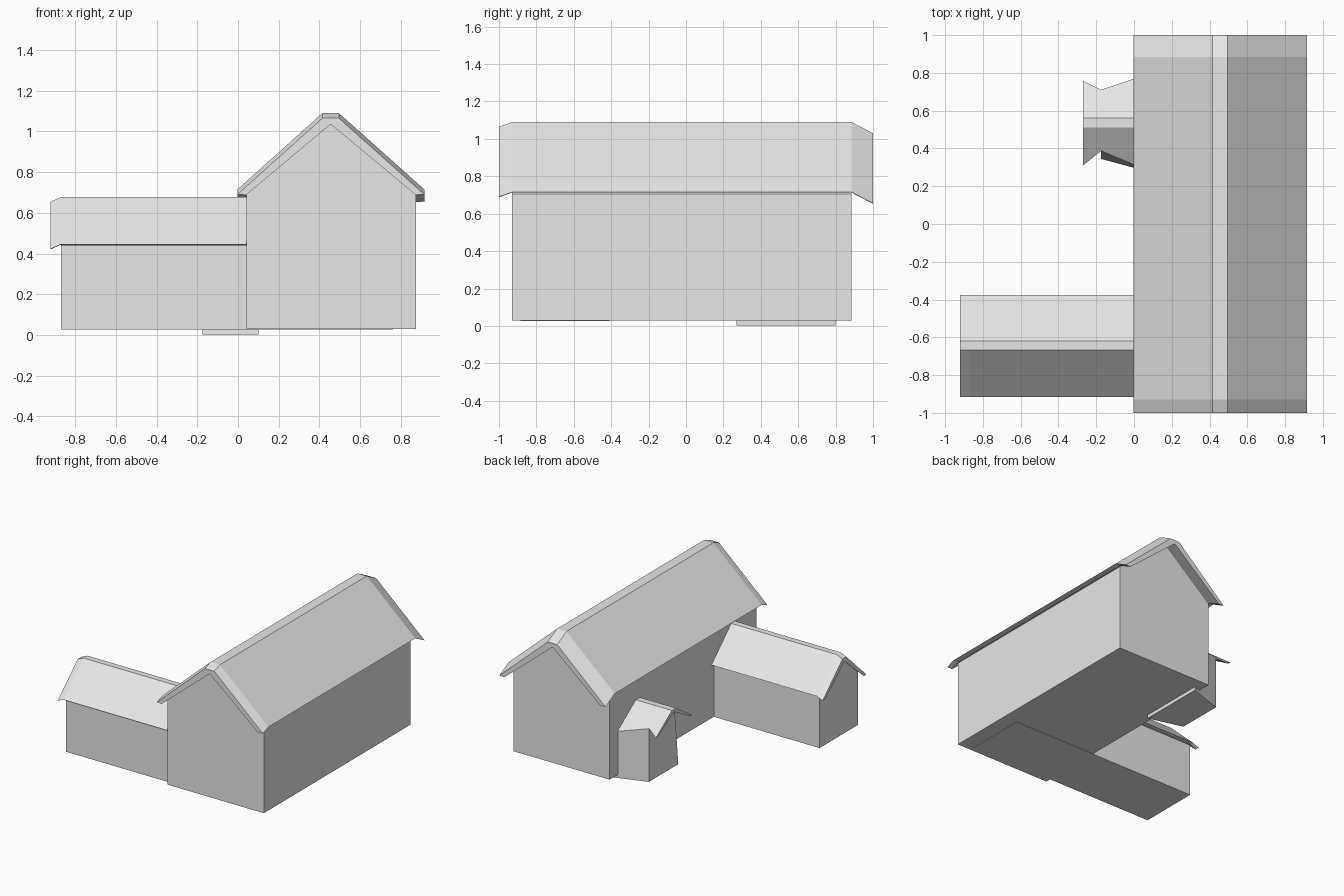
import bpy, bmesh

if "Cube" in bpy.data.objects:
    bpy.data.objects.remove(bpy.data.objects["Cube"])

grey = bpy.data.materials.new("plain_grey")
grey.diffuse_color = (0.8, 0.8, 0.8, 1)
grey.use_nodes = True
grey.node_tree.nodes["Principled BSDF"].inputs["Base Color"].default_value = grey.diffuse_color


def loft(name, rings):
    """Join matching closed rings of points and cap both ends."""
    bm = bmesh.new()
    loops = [[bm.verts.new(p) for p in ring] for ring in rings]
    n = len(loops[0])
    for a, b in zip(loops, loops[1:]):
        for i in range(n):
            j = (i + 1) % n
            bm.faces.new((a[i], a[j], b[j], b[i]))
    caps = [bm.faces.new(loops[0]), bm.faces.new(loops[-1])]
    bmesh.ops.recalc_face_normals(bm, faces=bm.faces)
    bmesh.ops.triangulate(bm, faces=caps)
    mesh = bpy.data.meshes.new(name)
    bm.to_mesh(mesh)
    bm.free()
    mesh.materials.append(grey)
    obj = bpy.data.objects.new(name, mesh)
    bpy.context.collection.objects.link(obj)
    return obj


def place(profile, at, axis):
    """Put a (width, height) profile across the given long axis."""
    if axis == "y":
        return [(w, at, z) for w, z in profile]
    return [(at, w, z) for w, z in profile]


def roof_profile(e0, r0, r1, e1, ze0, ze1, zr, inset, thick, drop=0.0):
    """Flat-ridged roof slab with level eave undersides."""
    pts = [(e0, ze0), (r0, zr), (r1, zr), (e1, ze1),
           (e1 - inset, ze1 - 0.002), ((r0 + r1) / 2, zr - thick), (e0 + inset, ze0 - 0.002)]
    return [(w, z - drop) for w, z in pts]


def gable_profile(w0, w1, base, eave, apex):
    return [(w0, base), (w1, base), (w1, eave), ((w0 + w1) / 2, apex), (w0, eave)]


# Main hall
hall = gable_profile(0.042, 0.875, 0.03, 0.705, 1.055)
loft("hall_walls", [place(hall, y, "y") for y in (-0.93, 0.885)])
hall_sections = ((-1.0, 0.025), (-0.93, 0.0), (0.885, 0.0), (1.0, 0.06))
loft("hall_roof", [
    place(roof_profile(-0.003, 0.415, 0.495, 0.915, 0.715, 0.715, 1.09, 0.043, 0.03, d), y, "y")
    for y, d in hall_sections])

# Side wing, its floor running under the hall
wing = gable_profile(-0.885, -0.408, 0.027, 0.44, 0.65)
loft("wing_walls", [place(wing, x, "x") for x in (-0.87, 0.76)])
wing_sections = ((-0.92, 0.022), (-0.87, 0.0), (0.3, 0.0))
loft("wing_roof", [
    place(roof_profile(-0.915, -0.668, -0.62, -0.375, 0.445, 0.445, 0.677, 0.03, 0.025, d), x, "x")
    for x, d in wing_sections])

# Flared porch: (x, base south, base north, top south, top north, south z, north z)
porch = ((-0.175, 0.345, 0.71, 0.39, 0.71, 0.445, 0.42),
         (0.10, 0.27, 0.80, 0.275, 0.80, 0.37, 0.355))
loft("porch_walls", [
    place([(b0, 0.003), (b1, 0.003), (t1, z1), (0.535, 0.52), (t0, z0)], x, "x")
    for x, b0, b1, t0, t1, z0, z1 in porch])
porch_sections = ((-0.27, 0.31, 0.757, 0.40, 0.39),
                  (-0.175, 0.387, 0.711, 0.453, 0.425),
                  (0.10, 0.272, 0.802, 0.375, 0.36))
loft("porch_roof", [
    place(roof_profile(s, 0.51, 0.56, n, zs, zn, 0.53, 0.02, 0.02), x, "x")
    for x, s, n, zs, zn in porch_sections])
